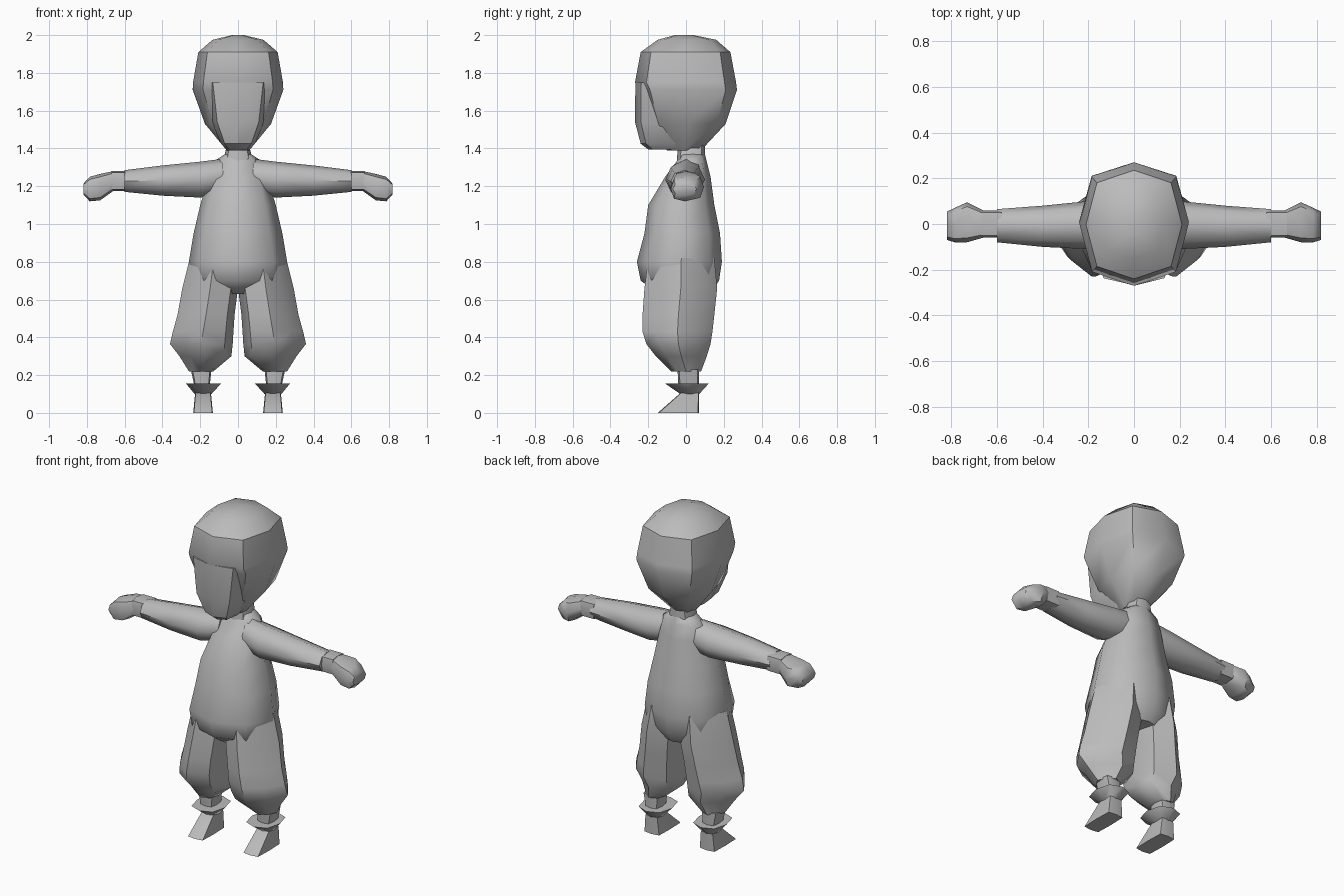
import bpy, bmesh, math

if "Cube" in bpy.data.objects:
    bpy.data.objects.remove(bpy.data.objects["Cube"])

grey = bpy.data.materials.new("plain grey")
grey.diffuse_color = (0.5, 0.5, 0.5, 1)
grey.use_nodes = True
grey.node_tree.nodes["Principled BSDF"].inputs["Base Color"].default_value = (0.5, 0.5, 0.5, 1)


def bend(value, power):
    return math.copysign(abs(value) ** power, value) if abs(value) > 1e-6 else 0


def loft(name, rings, axis="z", outer=0.8, inner=None, mirror=False, angle=50):
    """Skin eight-sided rings of (station, a_min, a_max, b_min, b_max) along an axis.
    outer and inner set how boxy (low) or pointed (high) the +a and -a halves are."""
    bm = bmesh.new()
    loops = []
    sides = 8
    for t, a0, a1, b0, b1 in rings:
        loop = []
        for i in range(sides):
            ang = math.tau * i / sides
            c, s = math.cos(ang), math.sin(ang)
            power = inner if inner and c < 0 else outer
            a = (a0 + a1) / 2 + bend(c, power) * (a1 - a0) / 2
            b = (b0 + b1) / 2 + bend(s, power) * (b1 - b0) / 2
            loop.append(bm.verts.new((a, b, t) if axis == "z" else (t, a, b)))
        loops.append(loop)
    for low, high in zip(loops, loops[1:]):
        for i in range(sides):
            j = (i + 1) % sides
            bm.faces.new((low[i], low[j], high[j], high[i]))
    bm.faces.new(loops[0][::-1])
    bm.faces.new(loops[-1])
    bmesh.ops.recalc_face_normals(bm, faces=bm.faces)
    mesh = bpy.data.meshes.new(name)
    bm.to_mesh(mesh)
    bm.free()
    mesh.materials.append(grey)
    obj = bpy.data.objects.new(name, mesh)
    bpy.context.collection.objects.link(obj)
    if mirror:
        obj.modifiers.new("Mirror", "MIRROR").use_mirror_merge = False
    bpy.ops.object.select_all(action="DESELECT")
    obj.select_set(True)
    bpy.context.view_layer.objects.active = obj
    bpy.ops.object.shade_smooth_by_angle(angle=math.radians(angle))


def centred(rings):
    """Expand (z, half width, front, back) into full ring limits."""
    return [(z, -w, w, f, b) for z, w, f, b in rings]


# Head with a flat-topped cap, and the face standing out of it
loft("head", centred([
    (1.39, 0.06, -0.10, 0.08), (1.53, 0.175, -0.19, 0.21),
    (1.71, 0.24, -0.25, 0.27), (1.75, 0.238, -0.27, 0.265), (1.91, 0.21, -0.24, 0.235)]),
    outer=0.75)
loft("cap_top", centred([
    (1.91, 0.21, -0.24, 0.235), (1.975, 0.135, -0.15, 0.16), (2.0, 0.03, -0.06, 0.04)]),
    outer=0.75)
loft("face", centred([
    (1.395, 0.06, -0.20, 0.02), (1.425, 0.09, -0.24, 0.02),
    (1.54, 0.14, -0.27, 0.02), (1.75, 0.17, -0.268, 0.02)]), outer=0.7, angle=30)

# Neck and tunic
loft("neck", centred([(1.32, 0.08, -0.05, 0.10), (1.44, 0.055, -0.04, 0.10)]))
loft("torso", centred([
    (0.63, 0.18, -0.14, 0.13), (0.70, 0.25, -0.24, 0.175), (0.80, 0.26, -0.26, 0.19),
    (0.95, 0.235, -0.22, 0.18), (1.10, 0.20, -0.20, 0.15),
    (1.25, 0.155, -0.11, 0.13), (1.33, 0.13, -0.05, 0.11),
    (1.37, 0.07, -0.04, 0.10)]), outer=0.95)

# Baggy trouser legs, pointed outwards and boxier on the inside
loft("trouser_leg", [
    (0.22, 0.13, 0.26, -0.08, 0.08), (0.30, 0.035, 0.31, -0.16, 0.11),
    (0.365, 0.028, 0.36, -0.21, 0.13), (0.43, 0.024, 0.345, -0.23, 0.14),
    (0.52, 0.018, 0.32, -0.23, 0.15), (0.66, 0.0, 0.295, -0.22, 0.165),
    (0.82, 0.0, 0.255, -0.2, 0.15)],
    outer=1.5, inner=0.85, mirror=True)

# Ankles, flared cuffs and wedge feet
loft("ankle", [(0.14, 0.15, 0.23, -0.04, 0.07), (0.23, 0.14, 0.25, -0.045, 0.07)],
     outer=0.5, mirror=True)
loft("cuff", [(0.10, 0.14, 0.23, -0.03, 0.07), (0.155, 0.09, 0.275, -0.11, 0.12)],
     outer=0.8, mirror=True)
loft("foot", [(0.0, 0.133, 0.237, -0.15, 0.07), (0.105, 0.143, 0.227, -0.03, 0.07)],
     outer=0.2, mirror=True)

# Sleeves, wrists and mitten hands
loft("sleeve", [
    (0.08, -0.08, 0.09, 1.16, 1.345), (0.20, -0.11, 0.10, 1.14, 1.33),
    (0.40, -0.10, 0.08, 1.15, 1.31), (0.60, -0.08, 0.065, 1.17, 1.285)],
    axis="x", outer=1.0, mirror=True)
loft("wrist", [(0.58, -0.06, 0.06, 1.175, 1.28), (0.67, -0.06, 0.06, 1.175, 1.28)],
     axis="x", outer=0.5, mirror=True)
loft("hand", [
    (0.66, -0.06, 0.06, 1.175, 1.28), (0.73, -0.08, 0.095, 1.125, 1.265),
    (0.785, -0.08, 0.07, 1.12, 1.25), (0.817, -0.07, 0.055, 1.155, 1.215)],
    axis="x", outer=0.7, mirror=True)
